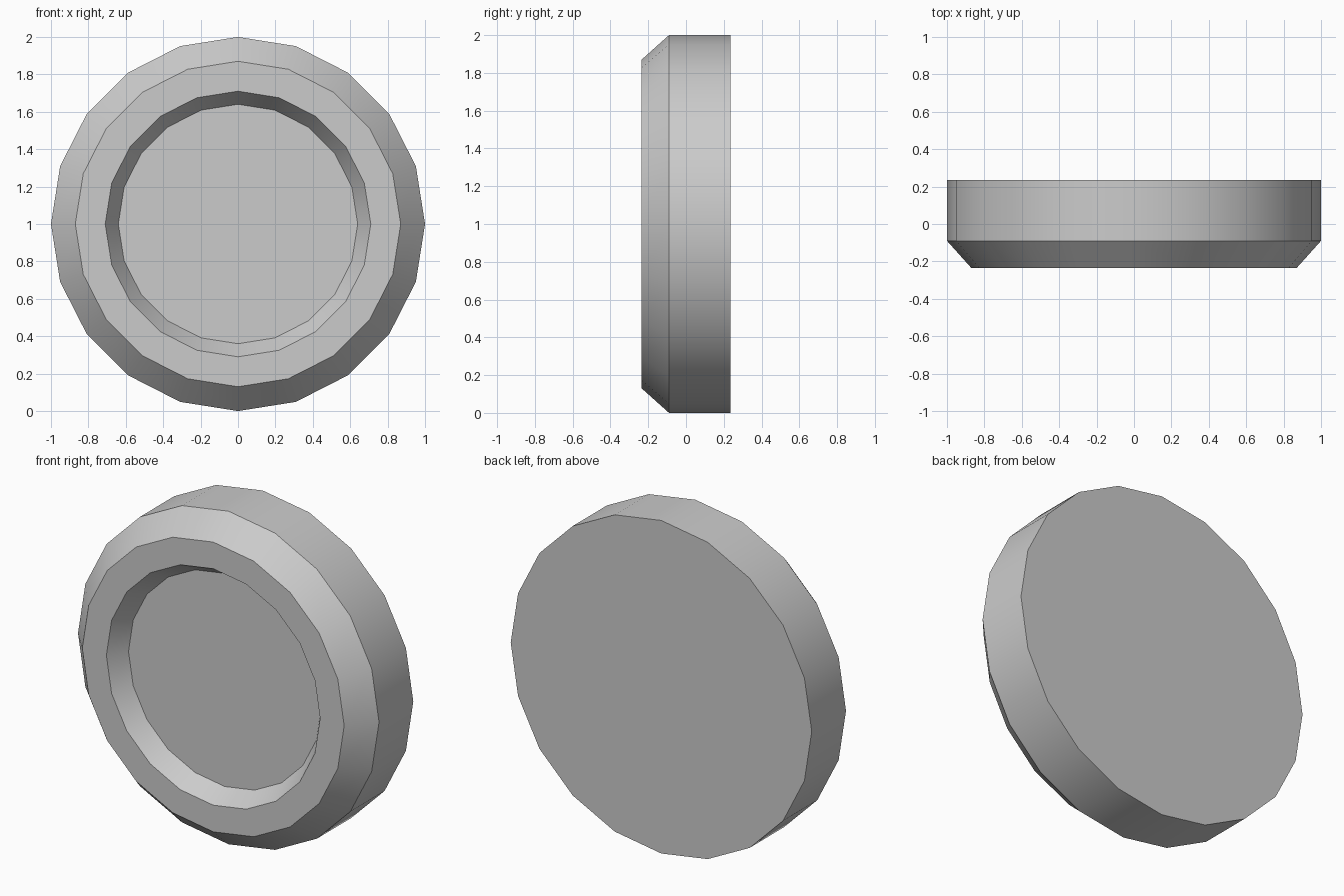
import bpy, bmesh, math

if "Cube" in bpy.data.objects:
    bpy.data.objects.remove(bpy.data.objects["Cube"])

SIDES = 20
# Cross-section rings from back to recessed floor: (radius, y)
PROFILE = [(1.0, 0.235), (1.0, -0.09), (0.87, -0.235), (0.71, -0.235), (0.64, -0.125)]

grey = bpy.data.materials.new("plain_grey")
grey.diffuse_color = (0.6, 0.6, 0.6, 1)
grey.use_nodes = True
grey.node_tree.nodes["Principled BSDF"].inputs["Base Color"].default_value = grey.diffuse_color

# Round disc with chamfered front rim and shallow tapered recess
bm = bmesh.new()
rings = []
for r, y in PROFILE:
    angles = [2 * math.pi * i / SIDES for i in range(SIDES)]
    rings.append([bm.verts.new((r * math.sin(a), y, 1 + r * math.cos(a))) for a in angles])
for a, b in zip(rings, rings[1:]):
    for i in range(SIDES):
        j = (i + 1) % SIDES
        bm.faces.new((a[i], a[j], b[j], b[i]))

# Back cap and recess floor
bm.faces.new(rings[0])
bm.faces.new(rings[-1])
bmesh.ops.recalc_face_normals(bm, faces=bm.faces)

mesh = bpy.data.meshes.new("recessed_disc")
bm.to_mesh(mesh)
bm.free()
mesh.materials.append(grey)
disc = bpy.data.objects.new("recessed_disc", mesh)
bpy.context.collection.objects.link(disc)

# Smooth around the rim, crisp at the ring edges
bpy.context.view_layer.objects.active = disc
disc.select_set(True)
bpy.ops.object.shade_smooth_by_angle(angle=math.radians(30))
